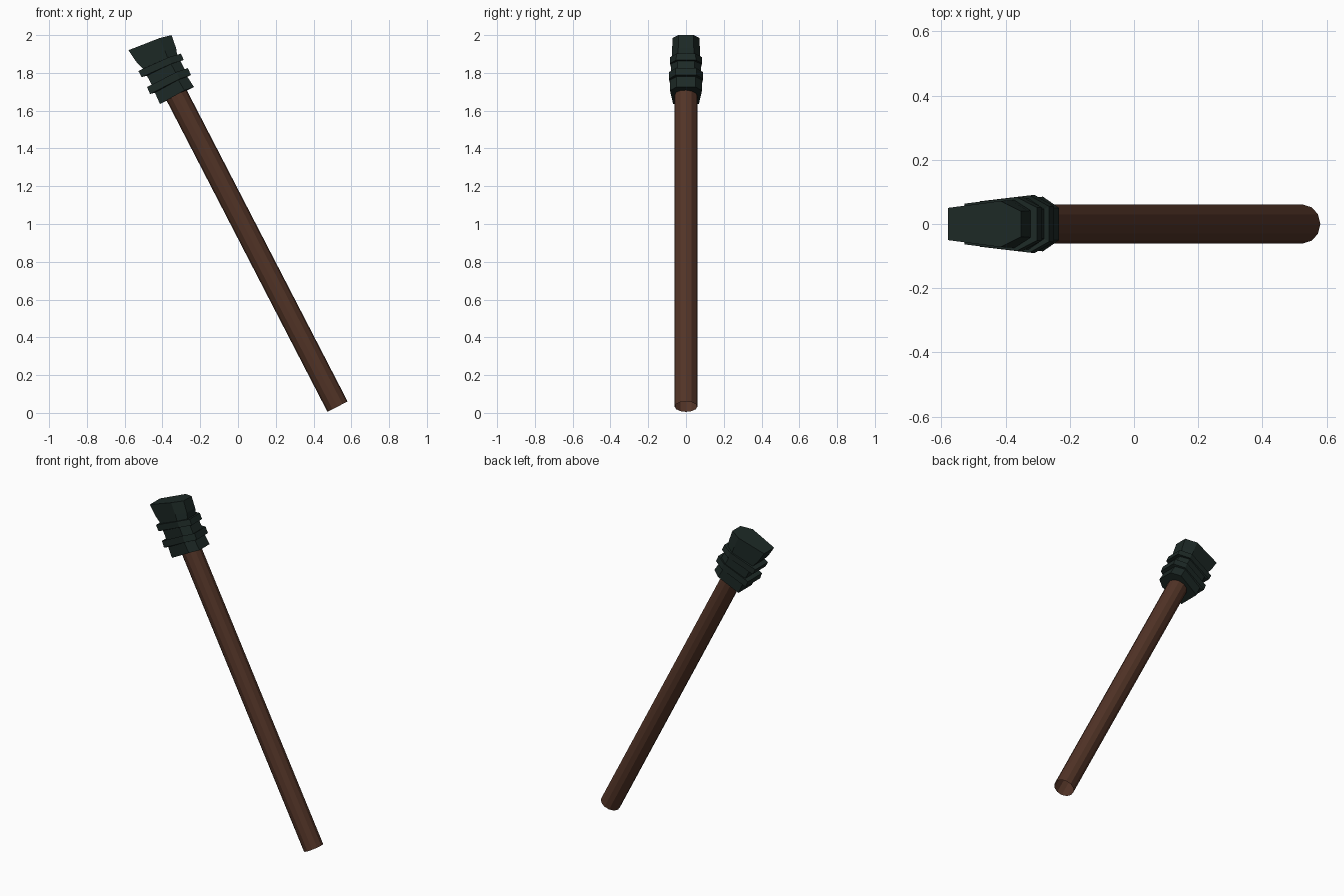
import bpy, bmesh
from math import sin, cos, pi
from mathutils import Vector

if "Cube" in bpy.data.objects:
    bpy.data.objects.remove(bpy.data.objects["Cube"])


def add_object(name, bm, color):
    bmesh.ops.recalc_face_normals(bm, faces=bm.faces)
    me = bpy.data.meshes.new(name)
    bm.to_mesh(me)
    bm.free()
    mat = bpy.data.materials.new(name + "_colour")
    mat.diffuse_color = color
    mat.use_nodes = True
    mat.node_tree.nodes["Principled BSDF"].inputs["Base Color"].default_value = mat.diffuse_color
    me.materials.append(mat)
    ob = bpy.data.objects.new(name, me)
    bpy.context.collection.objects.link(ob)
    return ob


def loft(bm, rings):
    loops = [[bm.verts.new(p) for p in ring] for ring in rings]
    for a, b in zip(loops, loops[1:]):
        for i in range(len(a)):
            j = (i + 1) % len(a)
            bm.faces.new((a[i], a[j], b[j], b[i]))
    return loops


# Leaning twelve-sided handle, open at the bottom end
start, end = Vector((0.527, 0, 0.033)), Vector((-0.35, 0, 1.73))
axis = (end - start).normalized()
side = Vector((0, 1, 0))
across = side.cross(axis)
bm = bmesh.new()
circle = [(across * cos(i * pi / 6) + side * sin(i * pi / 6)) * 0.06 for i in range(12)]
loft(bm, [[c + p for p in circle] for c in (start, end)])
add_object("handle", bm, (0.085, 0.034, 0.02, 1))

# Ribbed six-sided head: each level is (front x, front z, back x, back z, extra width)
levels = [
    (-0.413, 1.635, -0.233, 1.725, 0.0),
    (-0.440, 1.695, -0.268, 1.780, 0.0),
    (-0.466, 1.688, -0.249, 1.788, 0.008),
    (-0.481, 1.725, -0.265, 1.825, 0.008),
    (-0.456, 1.735, -0.280, 1.815, 0.0),
    (-0.482, 1.785, -0.305, 1.863, 0.0),
    (-0.510, 1.778, -0.287, 1.868, 0.008),
    (-0.528, 1.810, -0.302, 1.902, 0.008),
    (-0.503, 1.822, -0.322, 1.895, 0.0),
    (-0.538, 1.858, -0.328, 1.932, 0.0),
    (-0.580, 1.920, -0.352, 2.000, 0.0),
]
rings = []
for k, (fx, fz, bx, bz, extra) in enumerate(levels):
    t = k / (len(levels) - 1)
    mx, mz = fx + (bx - fx) * 0.72, fz + (bz - fz) * 0.8
    wf = 0.068 - 0.018 * t + extra
    wm = 0.085 - 0.013 * t + extra
    wb = 0.050 - 0.010 * t + extra
    rings.append([(fx, -wf, fz), (mx, -wm, mz), (bx, -wb, bz),
                  (bx, wb, bz), (mx, wm, mz), (fx, wf, fz)])
bm = bmesh.new()
loops = loft(bm, rings)
bm.faces.new(loops[0])
bm.faces.new(loops[-1])
add_object("head", bm, (0.012, 0.022, 0.019, 1))
